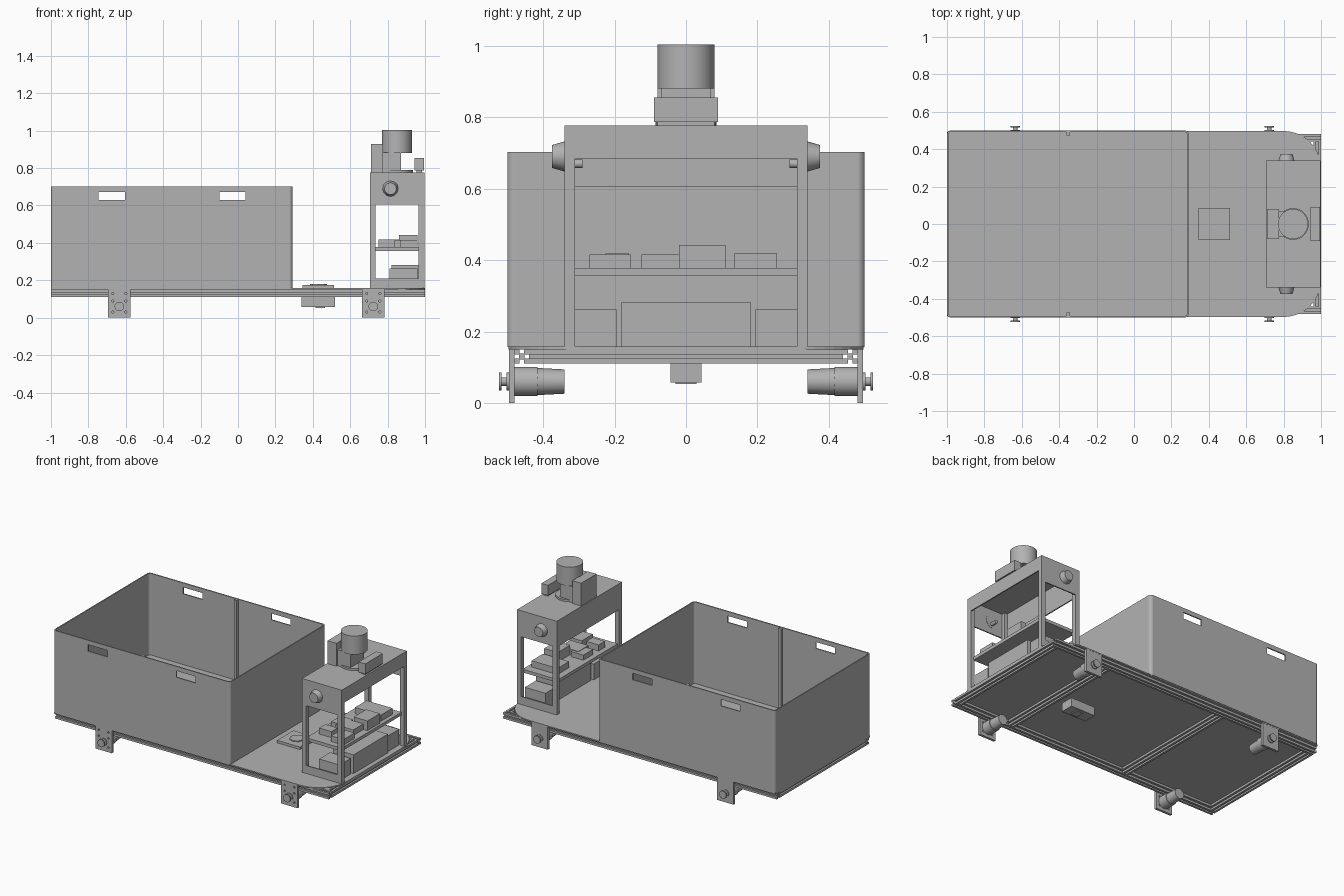
import bpy, bmesh, math
from mathutils import Matrix, Vector

if "Cube" in bpy.data.objects:
    bpy.data.objects.remove(bpy.data.objects["Cube"])

grey = bpy.data.materials.new("plain_grey")
grey.diffuse_color = (0.45, 0.45, 0.45, 1)
grey.use_nodes = True
grey.node_tree.nodes["Principled BSDF"].inputs["Base Color"].default_value = grey.diffuse_color


def finish(bm, name):
    bmesh.ops.recalc_face_normals(bm, faces=bm.faces)
    me = bpy.data.meshes.new(name)
    bm.to_mesh(me)
    bm.free()
    me.materials.append(grey)
    ob = bpy.data.objects.new(name, me)
    bpy.context.collection.objects.link(ob)
    return ob


def box(name, x, y, z):
    """Box from (min, max) ranges."""
    bm = bmesh.new()
    bmesh.ops.create_cube(bm, size=1)
    for v in bm.verts:
        v.co = Vector([(r[0] + r[1]) / 2 + c * (r[1] - r[0]) for r, c in zip((x, y, z), v.co)])
    return finish(bm, name)


def prism(name, pts, depth, mat=Matrix()):
    """Extrude a 2D outline along local z from 0 to depth."""
    bm = bmesh.new()
    f = bm.faces.new([bm.verts.new((p[0], p[1], 0)) for p in pts])
    ext = bmesh.ops.extrude_face_region(bm, geom=[f])
    bmesh.ops.translate(bm, vec=(0, 0, depth), verts=[g for g in ext["geom"] if isinstance(g, bmesh.types.BMVert)])
    bm.transform(mat)
    return finish(bm, name)


def cyl(name, a, b, r, r2=None, seg=32):
    """Cylinder or cone between two points."""
    a, b = Vector(a), Vector(b)
    bm = bmesh.new()
    bmesh.ops.create_cone(bm, cap_ends=True, segments=seg, radius1=r, radius2=r if r2 is None else r2, depth=(b - a).length)
    rot = (b - a).to_track_quat("Z", "Y").to_matrix().to_4x4()
    bm.transform(Matrix.Translation((a + b) / 2) @ rot)
    ob = finish(bm, name)
    for p in ob.data.polygons:
        p.use_smooth = len(p.vertices) == 4
    for e in ob.data.edges:
        e.use_edge_sharp = False
    ob.data.set_sharp_from_angle(angle=math.radians(35))
    return ob


def cut(ob, cutters):
    """Subtract the cutters, bake the result and drop them."""
    for c in cutters:
        m = ob.modifiers.new("cut", "BOOLEAN")
        m.operation, m.solver, m.object = "DIFFERENCE", "EXACT", c
    dg = bpy.context.evaluated_depsgraph_get()
    me = bpy.data.meshes.new_from_object(ob.evaluated_get(dg))
    ob.modifiers.clear()
    ob.data = me
    for c in cutters:
        bpy.data.objects.remove(c)


def rounded(x0, x1, y0, y1, r_left, r_right, n=10):
    """Rectangle outline with separate corner radii at each x end."""
    pts = []
    for cx, cy, r, a0 in ((x1, y1, r_right, 0), (x0, y1, r_left, 90), (x0, y0, r_left, 180), (x1, y0, r_right, 270)):
        sx, sy = (1 if cx == x1 else -1), (1 if cy == y1 else -1)
        for i in range(n + 1):
            a = math.radians(a0 + 90 * i / n)
            pts.append((cx - sx * r + r * math.cos(a), cy - sy * r + r * math.sin(a)))
    return pts


up = lambda z: Matrix.Translation((0, 0, z))

# Deck plate with rounded front corners and a cable hole
deck = prism("deck_plate", rounded(-1, 1, -0.497, 0.497, 0.01, 0.2), 0.008, up(0.15))
cut(deck, [cyl("hole", (0.8, 0, 0.1), (0.8, 0, 0.2), 0.025)])

# Slotted frame rails
H, G, D = 0.02, 0.006, 0.012
quarter = [(H, -H), (H, -G), (H - D, -G), (H - D, G), (H, G)]
slot = []
for k in range(4):
    for px, py in quarter:
        for _ in range(k):
            px, py = -py, px
        slot.append((px, py))
for s in (-1, 1):
    prism("side_rail", slot, 2.0, Matrix.Translation((-1, s * 0.46, 0.13)) @ Matrix.Rotation(math.pi / 2, 4, "Y"))
for x in (-0.98, -0.3, 0.575, 0.98):
    prism("cross_rail", slot, 0.88, Matrix.Translation((x, 0.44, 0.13)) @ Matrix.Rotation(math.pi / 2, 4, "X"))

# Open cargo bin with hand slots
cargo = prism("cargo_bin", rounded(-1, 0.292, -0.5, 0.5, 0.02, 0.02, 5), 0.545, up(0.157))
cutters = [prism("inside", rounded(-0.992, 0.284, -0.492, 0.492, 0.014, 0.014, 5), 0.6, up(0.163))]
for x0 in (-0.745, -0.1):
    cutters.append(box("slot", (x0, x0 + 0.14), (-0.6, 0.6), (0.63, 0.673)))
cut(cargo, cutters)
for s in (-1, 1):
    box("bin_joint_strip", (-0.362, -0.342), sorted((s * 0.474, s * 0.493)), (0.16, 0.7))
box("bin_floor_seam", (-0.354, -0.35), (-0.49, 0.49), (0.162, 0.165))

# Wheel motor mounts
for x in (-0.635, 0.723):
    for s in (-1, 1):
        P = lambda y, z=0.06, dx=0: (x + dx, s * y, z)
        plate = box("motor_bracket", (x - 0.06, x + 0.06), sorted((s * 0.48, s * 0.496)), (0, 0.157))
        cut(plate, [cyl("hole", P(0.46, z, dx), P(0.52, z, dx), 0.006, seg=10)
                    for dx in (-0.035, 0.035) for z in (0.03, 0.09, 0.13)])
        cyl("gearbox", P(0.415), P(0.485), 0.041)
        cyl("motor", P(0.34), P(0.416), 0.034, 0.038, 12)
        cyl("motor_boss", P(0.495), P(0.502), 0.025)
        cyl("axle", P(0.5), P(0.52), 0.012, seg=16)
        cyl("hub_flange", P(0.517), P(0.524), 0.025)

# Under-deck sensor
box("sensor_plate", (0.345, 0.512), (-0.085, 0.085), (0.155, 0.175))
cyl("sensor_cap", (0.43, 0, 0.17), (0.43, 0, 0.181), 0.045, seg=8)
box("sensor_body", (0.34, 0.518), (-0.044, 0.044), (0.058, 0.115))
box("sensor_lens", (0.415, 0.465), (-0.03, 0.03), (0.053, 0.06))

# Tower posts, panels and roof
X0, X1, Y, T = 0.706, 0.996, 0.34, 0.008
for s in (-1, 1):
    side = lambda a, b: sorted((s * a, s * b))
    box("rear_post", (X0, X0 + 0.03), side(Y - 0.03, Y), (0.157, 0.775))
    box("front_post", (X1 - 0.03, X1), side(Y - 0.03, Y), (0.157, 0.775))
    box("side_panel", (X0, X1), side(Y - T, Y), (0.605, 0.775))
    box("side_skirt", (X0, X1), side(Y - T, Y), (0.157, 0.21))
    # Side sensors
    cyl("side_sensor", (0.815, s * 0.33, 0.69), (0.815, s * 0.375, 0.69), 0.045, 0.032, 12)
    cyl("side_sensor_back", (0.815, s * 0.29, 0.67), (0.815, s * 0.335, 0.67), 0.012, seg=12)
box("front_header", (X1 - T, X1), (-Y, Y), (0.685, 0.775))
rear = box("rear_panel", (X0, X0 + T), (-Y, Y), (0.605, 0.775))
cut(rear, [cyl("hole", (0.6, 0, 0.685), (0.8, 0, 0.685), 0.028)])
roof = box("roof", (X0, X1), (-Y, Y), (0.767, 0.777))

# Electronics shelf and modules
box("shelf", (X0 + 0.01, X1 - 0.02), (-0.312, 0.312), (0.357, 0.378))
for x, y, h in (((0.87, 0.96), (-0.27, -0.155), 0.415), ((0.75, 0.84), (-0.225, -0.16), 0.418),
                ((0.80, 0.93), (-0.125, -0.02), 0.415), ((0.86, 0.96), (-0.02, 0.11), 0.442),
                ((0.75, 0.84), (-0.1, 0.0), 0.412), ((0.76, 0.95), (0.135, 0.255), 0.419)):
    box("module", x, y, (0.376, h))
# Battery and power boxes on the deck
box("battery", (0.82, 0.97), (-0.18, 0.18), (0.157, 0.282))
for s in (-1, 1):
    box("power_box", (0.81, 0.96), sorted((s * 0.195, s * 0.31)), (0.157, 0.262))

# Roof sensor stack
cyl("stack_base", (0.85, 0, 0.775), (0.85, 0, 0.79), 0.085)
box("stack_block", (0.71, 0.775), (-0.08, 0.08), (0.777, 0.928))
box("stack_neck", (0.76, 0.872), (-0.07, 0.07), (0.777, 0.882))
cyl("scanner_drum", (0.85, 0, 0.88), (0.85, 0, 1.003), 0.08, seg=48)
box("front_camera", (0.945, 0.994), (-0.09, 0.09), (0.787, 0.855))
box("camera_foot", (0.955, 0.985), (-0.08, 0.08), (0.775, 0.79))
